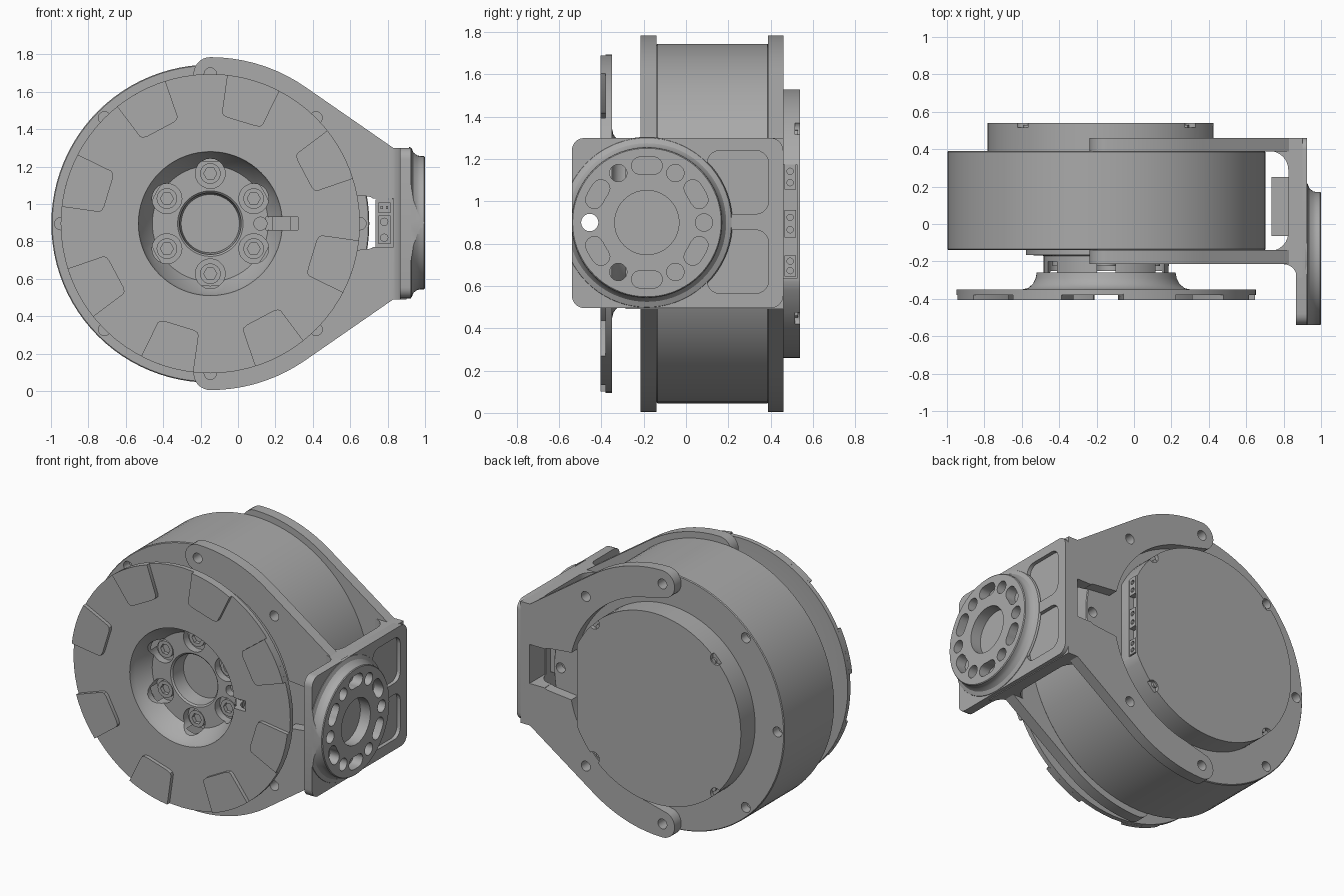
import bpy, bmesh
from math import sin, cos, pi, radians

cube = bpy.data.objects.get("Cube")
if cube:
    bpy.data.objects.remove(cube, do_unlink=True)

CX, CZ = -0.148, 0.895      # motor axis
FY, FZ = -0.185, 0.9        # side flange axis

metal = bpy.data.materials.new("plain_grey")
metal.use_nodes = True
grey = (0.4, 0.4, 0.4, 1)
metal.diffuse_color = grey
metal.node_tree.nodes["Principled BSDF"].inputs["Base Color"].default_value = grey

PLACE = {"x": lambda u, v, a: (a, u, v),
         "y": lambda u, v, a: (u, a, v),
         "z": lambda u, v, a: (u, v, a)}


def finish(name, bm):
    bmesh.ops.remove_doubles(bm, verts=bm.verts, dist=1e-5)
    bmesh.ops.recalc_face_normals(bm, faces=bm.faces)
    mesh = bpy.data.meshes.new(name)
    bm.to_mesh(mesh)
    bm.free()
    mesh.materials.append(metal)
    ob = bpy.data.objects.new(name, mesh)
    bpy.context.collection.objects.link(ob)
    return ob


def prism(name, axis, pts, lo, hi):
    """Extrude a 2D outline along an axis."""
    bm = bmesh.new()
    rings = [[bm.verts.new(PLACE[axis](u, v, a)) for u, v in pts] for a in (lo, hi)]
    for ring in rings:
        bm.faces.new(ring)
    n = len(pts)
    for i in range(n):
        j = (i + 1) % n
        bm.faces.new((rings[0][i], rings[0][j], rings[1][j], rings[1][i]))
    return finish(name, bm)


def lathe(name, axis, centre, profile, segs=72):
    """Turn (radius, axial) points around an axis."""
    bm = bmesh.new()
    rings = []
    for k in range(segs):
        t = 2 * pi * k / segs
        rings.append([bm.verts.new(PLACE[axis](centre[0] + r * cos(t), centre[1] + r * sin(t), a))
                      for r, a in profile])
    for k in range(segs):
        p, q = rings[k], rings[(k + 1) % segs]
        for i in range(len(profile) - 1):
            bm.faces.new((p[i], p[i + 1], q[i + 1], q[i]))
    bmesh.ops.remove_doubles(bm, verts=bm.verts, dist=1e-5)
    bmesh.ops.dissolve_degenerate(bm, edges=bm.edges, dist=1e-5)
    return finish(name, bm)


def arc(c, r, a0, a1, n=16):
    return [(c[0] + r * cos(radians(a0 + (a1 - a0) * i / n)),
             c[1] + r * sin(radians(a0 + (a1 - a0) * i / n))) for i in range(n + 1)]


def rounded(u0, u1, v0, v1, r):
    return (arc((u1 - r, v1 - r), r, 0, 90, 5) + arc((u0 + r, v1 - r), r, 90, 180, 5)
            + arc((u0 + r, v0 + r), r, 180, 270, 5) + arc((u1 - r, v0 + r), r, 270, 360, 5))


def rod(axis, c, r, lo, hi, n=20):
    return prism("cutter", axis, arc(c, r, 0, 360 - 360 / n, n - 1), lo, hi)


def box(name, x0, x1, y0, y1, z0, z1):
    return prism(name, "z", [(x0, y0), (x1, y0), (x1, y1), (x0, y1)], z0, z1)


def cut(ob, cutters):
    """Subtract the cutters, then delete them."""
    for c in cutters:
        m = ob.modifiers.new("cut", "BOOLEAN")
        m.operation, m.solver, m.object = "DIFFERENCE", "EXACT", c
    bpy.context.view_layer.update()
    dg = bpy.context.evaluated_depsgraph_get()
    mesh = bpy.data.meshes.new_from_object(ob.evaluated_get(dg))
    ob.modifiers.clear()
    ob.data = mesh
    for c in cutters:
        bpy.data.objects.remove(c, do_unlink=True)


def polar(r, deg):
    return (CX + r * cos(radians(deg)), CZ + r * sin(radians(deg)))


def rim_holes(lo, hi):
    return [rod("y", polar(0.8, 45 * k), 0.033, lo, hi) for k in range(8)]


AXIS = (CX, CZ)

# motor housing
housing = lathe("motor_housing", "y", AXIS,
                [(0, -0.14), (0.845, -0.14), (0.85, -0.135), (0.85, 0.385), (0.845, 0.39), (0, 0.39)], 96)
cut(housing, rim_holes(-0.3, -0.08) + rim_holes(0.33, 0.5))

# rear cap with a flat side, corner screw notches and a socket recess
cap = prism("rear_cap", "y", arc(AXIS, 0.635, 25.5, 334.5, 72), 0.385, 0.54)
screws = [(CX + 0.45 * sx, CZ + 0.45 * sz) for sx in (-1, 1) for sz in (-1, 1)]
cut(cap, [rod("y", s, 0.04, 0.515, 0.6) for s in screws]
    + [box("cutter", 0.39, 0.5, 0.462, 0.525, CZ - 0.26, CZ + 0.28)])
for s in screws:
    k = 0.94
    prism("cap_screw", "y", arc((CX + (s[0] - CX) * k, CZ + (s[1] - CZ) * k), 0.02, 0, 330, 11), 0.5, 0.53)
for z, h in ((CZ - 0.2, 0.05), (CZ, 0.065), (CZ + 0.22, 0.06)):
    sock = box("rear_socket", 0.385, 0.425, 0.465, 0.52, z - h, z + h)
    cut(sock, [rod("x", (0.492, z + d * h), 0.015, 0.41, 0.5, 12) for d in (-0.45, 0.45)])

# output disc and hub, one turned part
disc = lathe("output_disc", "y", AXIS,
             [(0, -0.1), (0.43, -0.1), (0.43, -0.165), (0.335, -0.17), (0.335, -0.26), (0.372, -0.26),
              (0.378, -0.29), (0.392, -0.32), (0.42, -0.343), (0.45, -0.35), (0.80, -0.35), (0.80, -0.38),
              (0.385, -0.38), (0.375, -0.34), (0.31, -0.25), (0.175, -0.25), (0.165, -0.24),
              (0.155, -0.13), (0, -0.13)])
bolts = [polar(0.268, 30 + 60 * k) for k in range(6)]
cut(disc, [rod("y", b, 0.08, -0.5, -0.2) for b in bolts]
    + [box("cutter", 0.15, 0.32, -0.5, -0.225, 0.86, 0.93), rod("y", (0.12, 0.895), 0.035, -0.5, -0.2)])
for b in bolts:
    bolt = prism("hub_bolt", "y", arc(b, 0.055, 0, 345, 23), -0.225, -0.17)
    cut(bolt, [rod("y", b, 0.035, -0.3, -0.19, 6)])

# raised pads on the disc
for k in range(8):
    a = 28 + 45 * k
    pts = (arc(AXIS, 0.80, a - 10.5, a + 10.5, 6)
           + [polar(0.6, a + 11), polar(0.585, a + 10.3), polar(0.575, a + 8)]
           + [polar(0.575, a - 8), polar(0.585, a - 10.3), polar(0.6, a - 11)])
    prism("disc_pad", "y", pts, -0.405, -0.375)

# bracket side plates: two arms hugging the housing
half = (arc(AXIS, 0.69, 0, 80, 20) + arc((CX, CZ + 0.8), 0.09, 240, 90, 12)
        + arc(AXIS, 0.89, 86, 55, 8) + [(0.83, 1.3), (0.9, 1.3)])
outline = half + [(x, 2 * CZ - z) for x, z in reversed(half[1:])]
for name, lo, hi in (("front_bracket_plate", -0.215, -0.14), ("rear_bracket_plate", 0.388, 0.46)):
    plate = prism(name, "y", outline, lo, hi)
    cut(plate, rim_holes(lo - 0.1, hi + 0.1)
        + [prism("cutter", "y", [(0.5, 0.74), (0.70, 0.76), (0.73, 0.77), (0.832, 0.77), (0.832, 1.03),
                                 (0.73, 1.03), (0.70, 1.04), (0.5, 1.06)], lo - 0.1, hi + 0.1)])

# filleted web joining the plates
web = prism("bracket_web", "z",
            arc((0.80, -0.285), 0.07, 0, 90, 6) + [(0.72, -0.215), (0.72, -0.145)]
            + arc((0.725, -0.045), 0.1, -90, 0, 6) + arc((0.725, 0.29), 0.1, 0, 90, 6)
            + [(0.72, 0.46), (0.9, 0.46), (0.9, -0.285)], 0.49, 1.3)
cut(web, [box("cutter", 0.5, 0.832, -0.4, -0.06, 0.77, 1.03), box("cutter", 0.5, 0.832, 0.3, 0.6, 0.77, 1.03)])

# end plate with two shallow pockets
holes = [(60 * k, (FY + 0.27 * cos(radians(60 * k)), FZ + 0.27 * sin(radians(60 * k)))) for k in range(6)]
end_plate = prism("end_plate", "x", rounded(-0.54, 0.46, 0.495, 1.3, 0.06), 0.866, 0.925)
cut(end_plate, [prism("cutter", "x", rounded(0.1, 0.39, z, z + 0.3, 0.06), 0.89, 1.0) for z in (0.565, 0.94)]
    + [rod("x", c, 0.041, 0.8, 1.0) for a, c in holes if 100 < a < 260])

# round mounting flange with a bore, holes and curved slots
flange = lathe("mounting_flange", "x", (FY, FZ),
               [(0, 0.915), (0.405, 0.915), (0.4, 0.928), (0.375, 0.938), (0.36, 0.958), (0.356, 0.975),
                (0.356, 0.995), (0.351, 1.0), (0, 1.0)])
cutters = [box("cutter", 0.8, 1.1, -0.8, -0.54, 0.3, 1.5), rod("x", (FY, FZ), 0.152, 0.926, 1.1, 40)]
cutters += [rod("x", c, 0.041, 0.8, 1.1) for a, c in holes]
for k in range(6):
    a = 30 + 60 * k
    ends = [(FY + 0.27 * cos(radians(a + d)), FZ + 0.27 * sin(radians(a + d))) for d in (-6.5, 6.5)]
    slot = (arc((FY, FZ), 0.312, a - 6.5, a + 6.5, 4) + arc(ends[1], 0.042, a + 30, a + 150, 6)
            + arc((FY, FZ), 0.228, a + 6.5, a - 6.5, 4) + arc(ends[0], 0.042, a + 210, a + 330, 6))
    cutters.append(prism("cutter", "x", slot, 0.93, 1.1))
cut(flange, cutters)

# cable connector between housing and web
conn = box("cable_connector", 0.735, 0.83, -0.065, 0.25, 0.77, 1.025)
cut(conn, [box("cutter", 0.75, 0.815, -0.2, -0.03, 0.955, 1.005),
           box("cutter", 0.75, 0.815, -0.2, -0.04, 0.79, 0.935)])
for z in (0.82, 0.905):
    prism("connector_pin", "y", arc((0.782, z), 0.022, 0, 330, 11), -0.06, 0)
for x in (0.768, 0.797):
    box("connector_blade", x - 0.006, x + 0.006, -0.06, 0, 0.972, 0.988)

# smooth shading with sharp edges kept
for ob in bpy.context.scene.objects:
    if ob.type == "MESH":
        bpy.ops.object.select_all(action="DESELECT")
        ob.select_set(True)
        bpy.context.view_layer.objects.active = ob
        bpy.ops.object.shade_smooth_by_angle(angle=radians(30))
